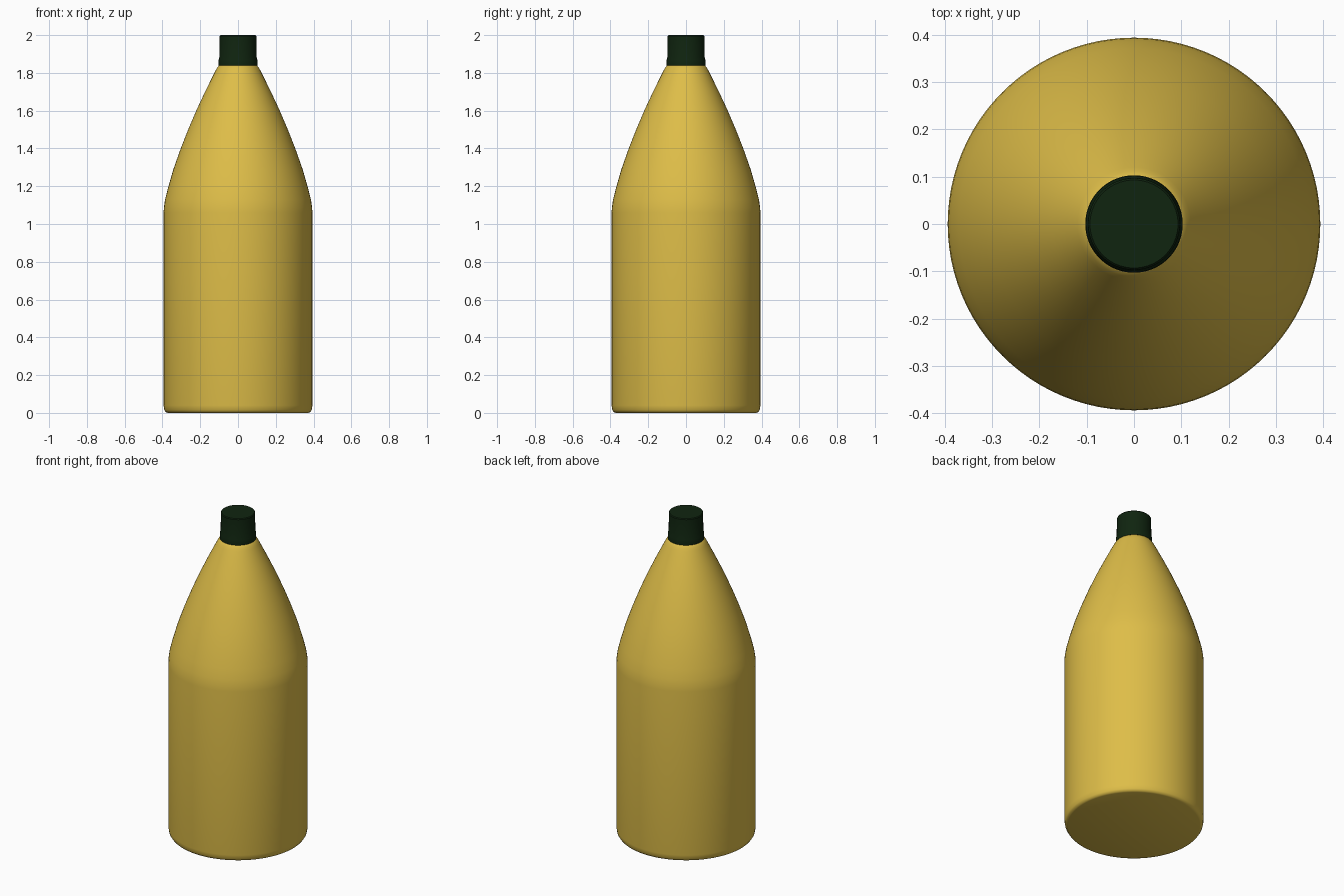
import bpy, bmesh, math

if "Cube" in bpy.data.objects:
    bpy.data.objects.remove(bpy.data.objects["Cube"])

SEGMENTS = 96


def material(name, rgb):
    m = bpy.data.materials.new(name)
    m.diffuse_color = (*rgb, 1.0)
    m.use_nodes = True
    m.node_tree.nodes["Principled BSDF"].inputs["Base Color"].default_value = m.diffuse_color
    return m


def lathe(name, profile, mat, sharp_angle):
    """Revolve (radius, height) points around z and cap both ends."""
    bm = bmesh.new()
    rings = []
    for r, z in profile:
        rings.append([bm.verts.new((r * math.cos(2 * math.pi * i / SEGMENTS),
                                    r * math.sin(2 * math.pi * i / SEGMENTS), z))
                      for i in range(SEGMENTS)])
    for a, b in zip(rings, rings[1:]):
        for i in range(SEGMENTS):
            j = (i + 1) % SEGMENTS
            bm.faces.new((a[i], a[j], b[j], b[i]))
    bm.faces.new(rings[0][::-1])
    bm.faces.new(rings[-1])
    mesh = bpy.data.meshes.new(name)
    bm.to_mesh(mesh)
    bm.free()
    mesh.materials.append(mat)
    obj = bpy.data.objects.new(name, mesh)
    bpy.context.collection.objects.link(obj)
    bpy.ops.object.select_all(action='DESELECT')
    obj.select_set(True)
    bpy.context.view_layer.objects.active = obj
    bpy.ops.object.shade_smooth_by_angle(angle=math.radians(sharp_angle))
    return obj


yellow = material("mustard yellow", (0.73, 0.51, 0.065))
green = material("dark green", (0.005, 0.018, 0.005))

# Bottle body: rounded foot, straight wall, tapering shoulder
lathe("bottle_body", [
    (0.372, 0.0), (0.383, 0.004), (0.390, 0.015), (0.394, 0.04),
    (0.394, 1.06), (0.392, 1.09), (0.386, 1.13), (0.371, 1.19),
    (0.342, 1.29), (0.305, 1.395), (0.264, 1.50), (0.219, 1.605),
    (0.172, 1.705), (0.135, 1.78), (0.120, 1.81), (0.112, 1.825),
    (0.102, 1.838), (0.090, 1.845)], yellow, 50)

# Screw cap: slightly wider lip below a straight cylinder
lathe("cap", [
    (0.103, 1.838), (0.103, 1.85), (0.102, 1.87), (0.098, 1.885),
    (0.097, 1.995), (0.093, 2.0)], green, 30)
